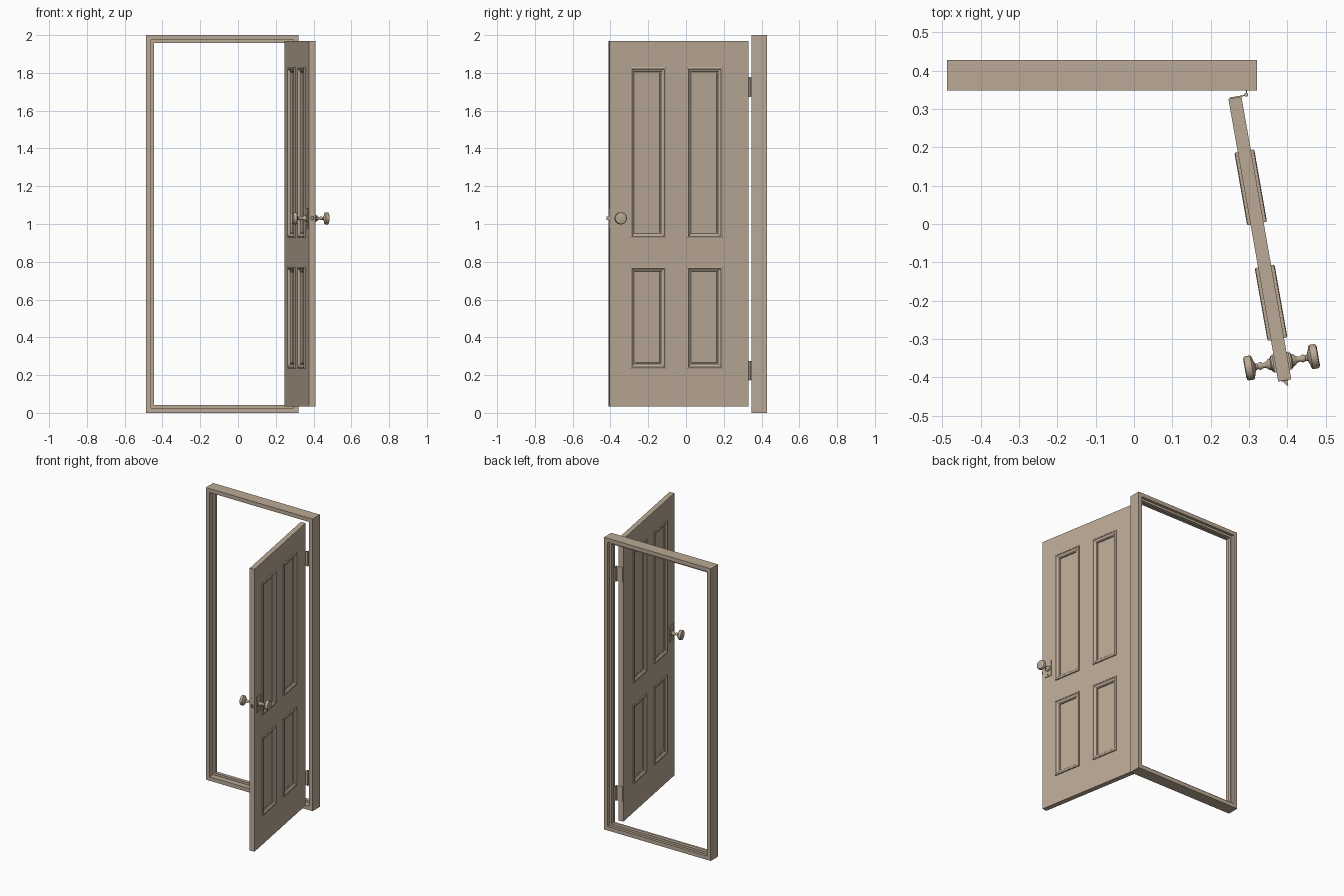
import bpy, bmesh, math
from mathutils import Matrix, Vector

if "Cube" in bpy.data.objects:
    bpy.data.objects.remove(bpy.data.objects["Cube"])

wood = bpy.data.materials.new("tan")
wood.diffuse_color = (0.50, 0.40, 0.305, 1)
wood.use_nodes = True
wood.node_tree.nodes["Principled BSDF"].inputs["Base Color"].default_value = wood.diffuse_color

# Door space: x runs from hinge edge to free edge, y is through the thickness
DOOR = Matrix.Translation((0.263, 0.329, 0)) @ Matrix.Rotation(math.radians(-80), 4, 'Z')
W, T, Z0, Z1 = 0.748, 0.0345, 0.035, 1.968
H = T / 2


def finish(name, bm, matrix=Matrix(), smooth=False):
    bmesh.ops.remove_doubles(bm, verts=bm.verts, dist=1e-5)
    bmesh.ops.recalc_face_normals(bm, faces=bm.faces)
    bm.transform(matrix)
    me = bpy.data.meshes.new(name)
    bm.to_mesh(me)
    bm.free()
    me.materials.append(wood)
    ob = bpy.data.objects.new(name, me)
    bpy.context.collection.objects.link(ob)
    if smooth:
        bpy.ops.object.select_all(action='DESELECT')
        ob.select_set(True)
        bpy.context.view_layer.objects.active = ob
        bpy.ops.object.shade_smooth_by_angle(angle=math.radians(35))
    return ob


def rect_loop(bm, x0, x1, z0, z1, inset, y):
    return [bm.verts.new(p) for p in ((x0 + inset, y, z0 + inset), (x1 - inset, y, z0 + inset),
                                      (x1 - inset, y, z1 - inset), (x0 + inset, y, z1 - inset))]


def bridge(bm, a, b):
    n = len(a)
    for i in range(n):
        bm.faces.new((a[i], a[(i + 1) % n], b[(i + 1) % n], b[i]))


def box(name, x0, x1, y0, y1, z0, z1, matrix=Matrix()):
    bm = bmesh.new()
    a, b = rect_loop(bm, x0, x1, z0, z1, 0, y0), rect_loop(bm, x0, x1, z0, z1, 0, y1)
    bridge(bm, a, b)
    bm.faces.new(a)
    bm.faces.new(b)
    return finish(name, bm, matrix)


def cylinder(name, r, length, matrix, seg=16):
    bm = bmesh.new()
    bmesh.ops.create_cone(bm, cap_ends=True, segments=seg, radius1=r, radius2=r, depth=length)
    return finish(name, bm, matrix, True)


# Door frame: stepped jamb section with a stop in the middle, swept round a rectangle
bm = bmesh.new()
section = [(0, .348), (0, .428), (.027, .428), (.027, .410), (.042, .410),
           (.042, .386), (.027, .386), (.027, .348)]
loops = [rect_loop(bm, -0.487, 0.321, 0, 2, i, y) for i, y in section]
for k in range(len(loops)):
    bridge(bm, loops[k], loops[(k + 1) % len(loops)])
finish("door_frame", bm)

# Door leaf: stiles and rails as a grid, four moulded recessed panels on both faces
us = [0, .141, .333, .446, .639, W]
zs = [Z0, .235, .773, .925, 1.83, Z1]
moulding = [(0, 0), (0, .007), (.004, .009), (.009, .009), (.013, .004),
            (.020, .001), (.024, -.003), (.030, -.003), (.031, -.009)]
bm = bmesh.new()
for s in (-1, 1):
    for i in range(5):
        for j in range(5):
            cell = (us[i], us[i + 1], zs[j], zs[j + 1])
            if i in (1, 3) and j in (1, 3):
                rings = [rect_loop(bm, *cell, d, s * (H + h)) for d, h in moulding]
                for a, b in zip(rings, rings[1:]):
                    bridge(bm, a, b)
                bm.faces.new(rings[-1])
            else:
                bm.faces.new(rect_loop(bm, *cell, 0, s * H))
for k in range(5):
    for z in (Z0, Z1):
        bm.faces.new([bm.verts.new(p) for p in ((us[k], -H, z), (us[k + 1], -H, z),
                                                (us[k + 1], H, z), (us[k], H, z))])
    for x in (0, W):
        bm.faces.new([bm.verts.new(p) for p in ((x, -H, zs[k]), (x, H, zs[k]),
                                                (x, H, zs[k + 1]), (x, -H, zs[k + 1]))])
finish("door_leaf", bm, DOOR)

# Knobs, back plates and keyholes on both faces
KX, KZ = 0.700, 1.03
profile = [(.021, .004), (.021, .009), (.016, .012), (.014, .018), (.010, .021), (.007, .028),
           (.007, .032), (.010, .037), (.010, .041), (.007, .046), (.009, .051), (.018, .055),
           (.029, .058), (.032, .061), (.032, .074), (.030, .078), (.024, .080)]
SEG = 32
for s, side in ((1, "outer"), (-1, "inner")):
    bm = bmesh.new()
    rings = [[bm.verts.new((KX + r * math.cos(2 * math.pi * k / SEG), s * (H + d),
                            KZ + r * math.sin(2 * math.pi * k / SEG))) for k in range(SEG)]
             for r, d in profile]
    for a, b in zip(rings, rings[1:]):
        bridge(bm, a, b)
    bm.faces.new(rings[0])
    bm.faces.new(rings[-1])
    finish(side + "_knob", bm, DOOR, True)
    box(side + "_knob_plate", KX - .024, KX + .024, s * H, s * (H + .005), KZ - .055, KZ + .055, DOOR)
    cylinder(side + "_keyhole", .006, .004,
             DOOR @ Matrix.Translation((KX, s * (H + .006), KZ - .038)) @ Matrix.Rotation(math.pi / 2, 4, 'X'))

# Latch face plate and bevelled bolt on the free edge
box("latch_plate", W, W + .0015, -.010, .010, KZ - .05, KZ + .05, DOOR)
bm = bmesh.new()
ends = [[bm.verts.new((x, y, z)) for x, y in ((W, -.007), (W, .007), (W + .015, .007), (W + .015, .004))]
        for z in (KZ - .01, KZ + .01)]
bridge(bm, *ends)
for e in ends:
    bm.faces.new(e)
finish("latch_bolt", bm, DOOR)

# Hinges: knuckle pin, leaf on the door edge, leaf on the jamb
pin = Vector((0.2925, 0.337, 0))
for z, where in ((.224, "lower"), (1.725, "upper")):
    cylinder(where + "_hinge_knuckle", .005, .104, Matrix.Translation(pin + Vector((0, 0, z))))
    box(where + "_hinge_door_leaf", -.003, 0, -.014, .031, z - .05, z + .05, DOOR)
    box(where + "_hinge_jamb_leaf", .2915, .2945, .337, .384, z - .05, z + .05)
